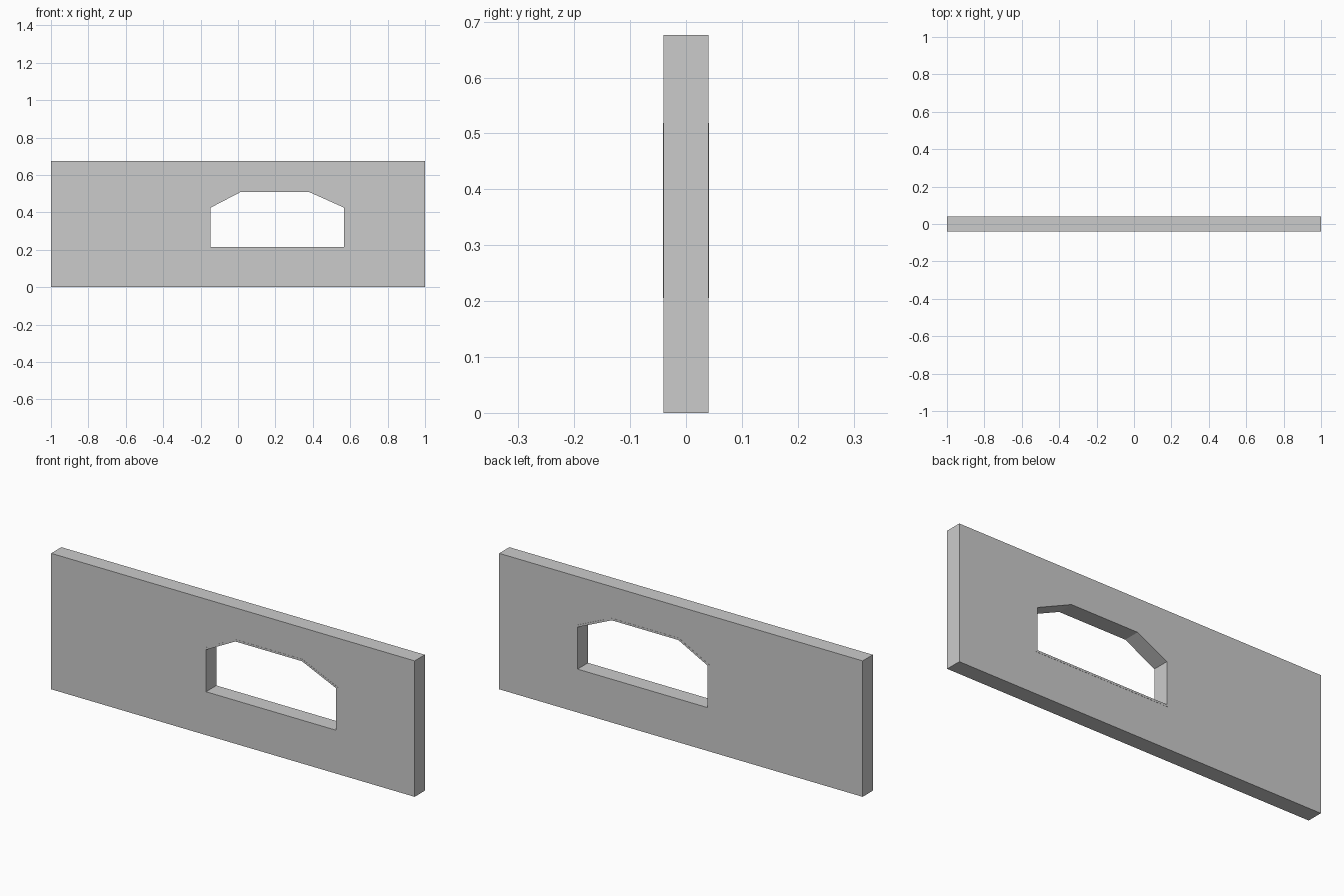
import bpy, bmesh
from mathutils import Vector

if "Cube" in bpy.data.objects:
    bpy.data.objects.remove(bpy.data.objects["Cube"])

# Clear opening, counter-clockwise in (x, z)
OPENING = [Vector(p) for p in [(-0.147, 0.216), (0.568, 0.216), (0.568, 0.425),
                               (0.38, 0.509), (0.014, 0.509), (-0.147, 0.425)]]
WALL_HALF, FRAME_HALF, FRAME_WIDTH = 0.04, 0.0408, 0.01


def offset(points, d):
    """Mitred outward offset of a counter-clockwise outline."""
    out = []
    for i, p in enumerate(points):
        a = (p - points[i - 1]).normalized()
        b = (points[(i + 1) % len(points)] - p).normalized()
        na, nb = Vector((a.y, -a.x)), Vector((b.y, -b.x))
        out.append(p + (na + nb) * d / (1 + na.dot(nb)))
    return out


def prism(name, points, half):
    """Outline extruded along y, centred on y = 0."""
    bm = bmesh.new()
    face = bm.faces.new([bm.verts.new((p.x, -half, p.y)) for p in points])
    new = bmesh.ops.extrude_face_region(bm, geom=[face])["geom"]
    verts = [v for v in new if isinstance(v, bmesh.types.BMVert)]
    bmesh.ops.translate(bm, verts=verts, vec=(0, 2 * half, 0))
    bmesh.ops.recalc_face_normals(bm, faces=bm.faces)
    mesh = bpy.data.meshes.new(name)
    bm.to_mesh(mesh)
    bm.free()
    obj = bpy.data.objects.new(name, mesh)
    bpy.context.collection.objects.link(obj)
    return obj


def cut(obj, points):
    """Cut an outline through an object, then discard the cutter."""
    cutter = prism("cutter", points, 0.2)
    cutter.hide_render = True
    mod = obj.modifiers.new("opening", 'BOOLEAN')
    mod.operation, mod.solver, mod.object = 'DIFFERENCE', 'EXACT', cutter
    bpy.context.view_layer.objects.active = obj
    bpy.ops.object.modifier_apply(modifier=mod.name)
    bpy.data.objects.remove(cutter)


outer = offset(OPENING, FRAME_WIDTH)

# Wall slab with its opening
wall = prism("wall", [Vector(p) for p in [(-1, 0), (1, 0), (1, 0.676), (-1, 0.676)]], WALL_HALF)
cut(wall, outer)

# Thin lining frame, barely proud of both wall faces
frame = prism("opening_frame", outer, FRAME_HALF)
cut(frame, OPENING)
